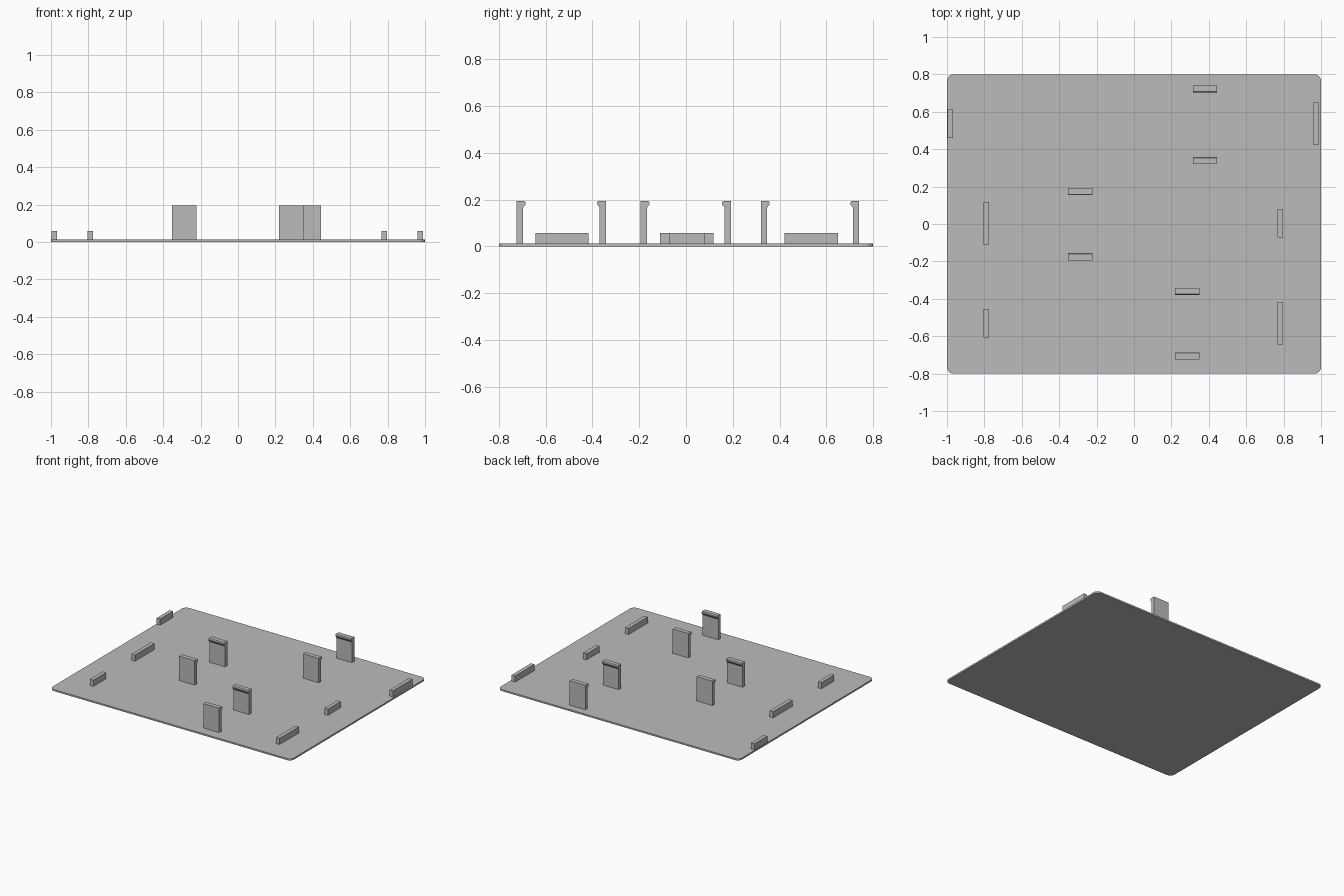
import bpy, bmesh
from math import cos, sin, pi
from mathutils import Vector

if "Cube" in bpy.data.objects:
    bpy.data.objects.remove(bpy.data.objects["Cube"])

grey = bpy.data.materials.new("plain grey")
grey.use_nodes = True
grey.diffuse_color = (0.5, 0.5, 0.5, 1)
grey.node_tree.nodes["Principled BSDF"].inputs["Base Color"].default_value = (0.5, 0.5, 0.5, 1)

THICK = 0.012


def extrude(name, outline, offset):
    """Solid made by sweeping a flat outline along an offset."""
    bm = bmesh.new()
    face = bm.faces.new([bm.verts.new(p) for p in outline])
    swept = bmesh.ops.extrude_face_region(bm, geom=[face])["geom"]
    bmesh.ops.translate(bm, vec=Vector(offset),
                        verts=[g for g in swept if isinstance(g, bmesh.types.BMVert)])
    bmesh.ops.recalc_face_normals(bm, faces=bm.faces)
    mesh = bpy.data.meshes.new(name)
    bm.to_mesh(mesh)
    bm.free()
    mesh.materials.append(grey)
    obj = bpy.data.objects.new(name, mesh)
    bpy.context.collection.objects.link(obj)
    return obj


# Base plate with rounded corners
R, STEPS = 0.035, 6
outline = []
for quarter, (sx, sy) in enumerate([(1, 1), (-1, 1), (-1, -1), (1, -1)]):
    for i in range(STEPS + 1):
        a = (quarter + i / STEPS) * pi / 2
        outline.append((sx * (1 - R) + R * cos(a), sy * (0.8 - R) + R * sin(a), 0))
extrude("base_plate", outline, (0, 0, THICK))


# Snap clips: upright tabs whose hooks face each other in pairs
def clip(name, x, y, d):
    profile = [(0, THICK), (0, 0.195), (0.033, 0.195), (0.038, 0.188),
               (0.038, 0.18), (0.027, 0.166), (0.027, THICK)]
    extrude(name, [(x, y + d * u, z) for u, z in profile], (0.13, 0, 0))


for label, x, front, back in [("front", 0.22, -0.724, -0.342),
                              ("middle", -0.353, -0.194, 0.192),
                              ("rear", 0.315, 0.32, 0.741)]:
    clip(label + "_clip_a", x, front, 1)
    clip(label + "_clip_b", x, back, -1)


# Low locating ribs: long and short bars along the sides
LONG, SHORT = 0.228, 0.152
for name, x, y, length in [("rib_rear_right", -0.982, 0.537, SHORT),
                           ("rib_rear_left", 0.975, 0.536, LONG),
                           ("rib_middle_right", -0.79, 0.003, LONG),
                           ("rib_middle_left", 0.782, 0.003, SHORT),
                           ("rib_front_right", -0.79, -0.53, SHORT),
                           ("rib_front_left", 0.782, -0.53, LONG)]:
    w, h = 0.0145, length / 2
    extrude(name, [(x - w, y - h, THICK), (x + w, y - h, THICK),
                   (x + w, y + h, THICK), (x - w, y + h, THICK)], (0, 0, 0.058 - THICK))
